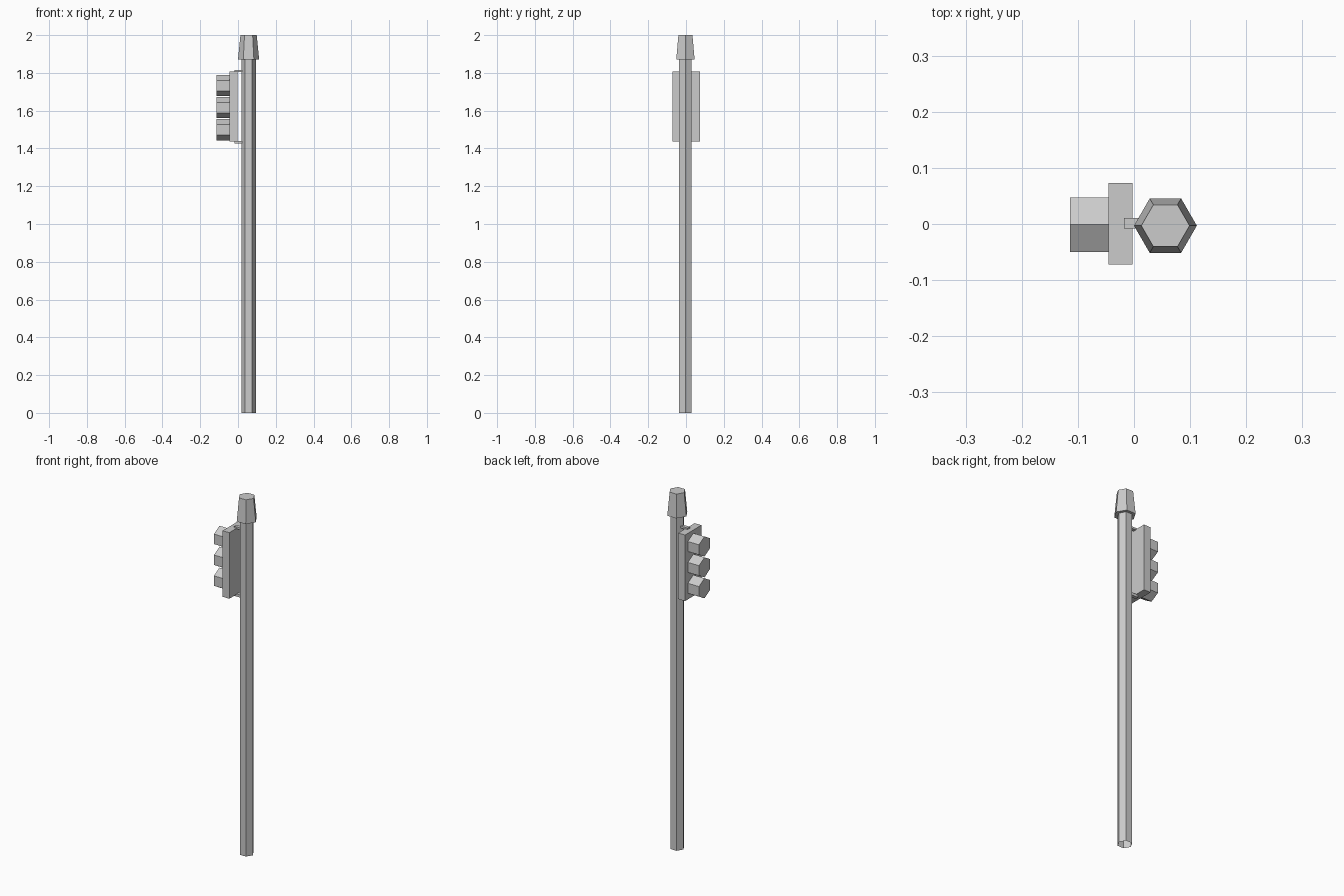
import bpy, bmesh, math
from mathutils import Matrix

if "Cube" in bpy.data.objects:
    bpy.data.objects.remove(bpy.data.objects["Cube"])


def finish(name, bm):
    mesh = bpy.data.meshes.new(name)
    bm.normal_update()
    bm.to_mesh(mesh)
    bm.free()
    obj = bpy.data.objects.new(name, mesh)
    bpy.context.collection.objects.link(obj)
    return obj


def box(name, x0, x1, y0, y1, z0, z1):
    bm = bmesh.new()
    bmesh.ops.create_cube(bm, size=1)
    for v in bm.verts:
        v.co.x = x1 if v.co.x > 0 else x0
        v.co.y = y1 if v.co.y > 0 else y0
        v.co.z = z1 if v.co.z > 0 else z0
    return finish(name, bm)


def hexagon(name, r0, r1, depth, matrix, open_bottom=False):
    # six-sided prism or taper rising from local z = 0, corners on local +-x
    bm = bmesh.new()
    rings = []
    for r, z in ((r0, 0), (r1, depth)):
        rings.append([bm.verts.new((r * math.cos(math.pi * i / 3),
                                    r * math.sin(math.pi * i / 3), z))
                      for i in range(6)])
    a, b = rings
    for i in range(6):
        j = (i + 1) % 6
        bm.faces.new((a[i], a[j], b[j], b[i]))
    bm.faces.new(b)
    if not open_bottom:
        bm.faces.new(a[::-1])
    bm.transform(matrix)
    return finish(name, bm)


PX, PY = 0.056, -0.003

# Pole (hollow foot) and flared cap
hexagon("pole", 0.038, 0.038, 1.88, Matrix.Translation((PX, PY, 0)), True)
hexagon("pole_cap", 0.056, 0.043, 0.13, Matrix.Translation((PX, PY, 1.87)))

# Signal back plate
box("back_plate", -0.045, -0.003, -0.072, 0.073, 1.437, 1.807)

# Brackets joining plate and pole
box("top_bracket", -0.018, 0.028, -0.008, 0.011, 1.804, 1.815)
box("bottom_bracket", -0.018, 0.028, -0.008, 0.011, 1.425, 1.440)

# Three lamps facing -x, corner up
for label, z in (("top", 1.733), ("middle", 1.616), ("bottom", 1.499)):
    m = Matrix.Translation((-0.045, -0.001, z)) @ Matrix.Rotation(-math.pi / 2, 4, 'Y')
    hexagon(label + "_lamp", 0.056, 0.056, 0.069, m)
